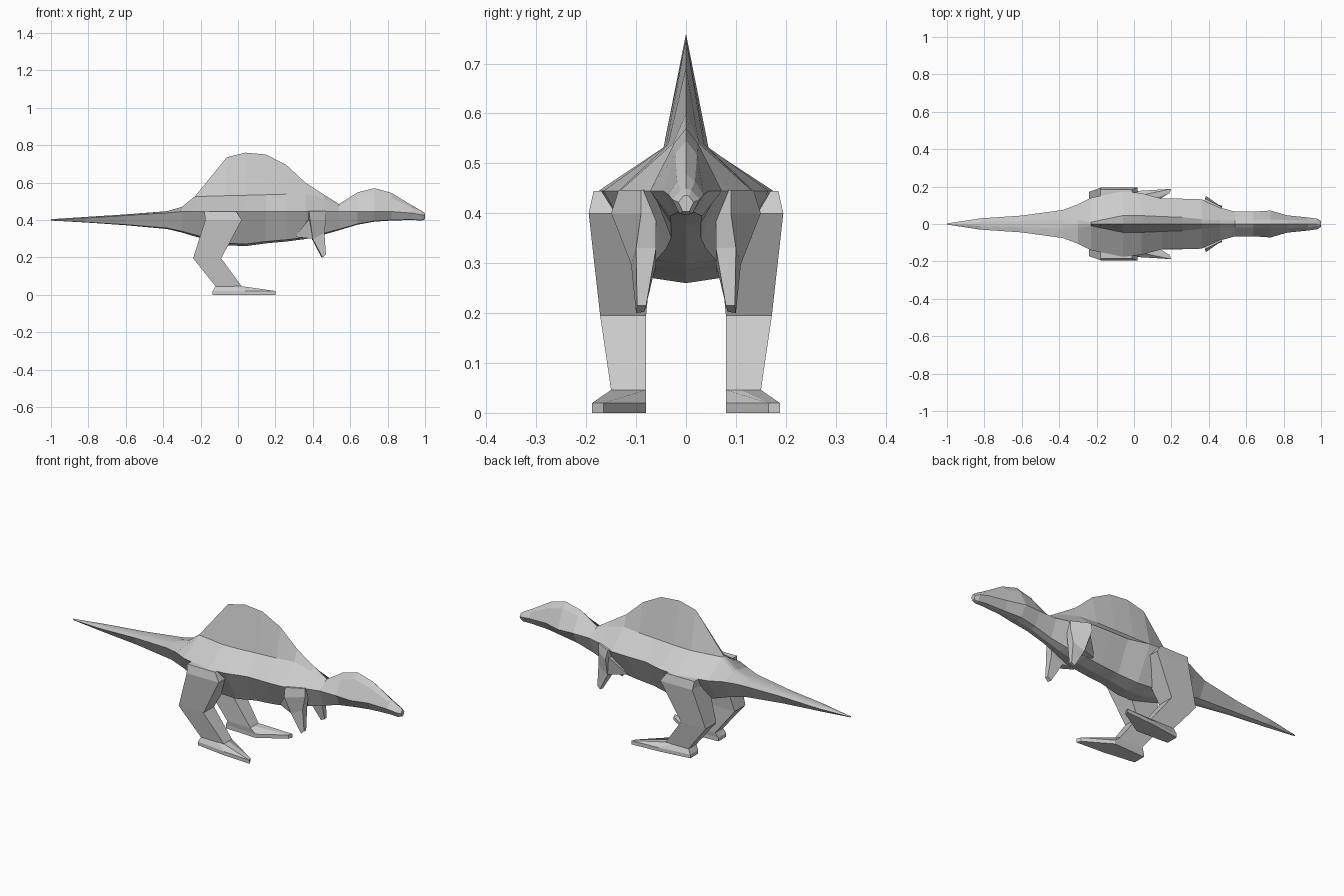
import bpy, bmesh


def make_object(name, bm):
    bmesh.ops.recalc_face_normals(bm, faces=bm.faces)
    mesh = bpy.data.meshes.new(name)
    bm.to_mesh(mesh)
    bm.free()
    ob = bpy.data.objects.new(name, mesh)
    bpy.context.collection.objects.link(ob)
    return ob


def loft(name, rings):
    bm = bmesh.new()
    loops = [[bm.verts.new(p) for p in ring] for ring in rings]
    n = len(loops[0])
    for a, b in zip(loops, loops[1:]):
        for i in range(n):
            j = (i + 1) % n
            bm.faces.new((a[i], a[j], b[j], b[i]))
    bm.faces.new(loops[0])
    bm.faces.new(loops[-1])
    return make_object(name, bm)


def body_ring(x, ridge, sy, sz, my, mz, keel):
    # ridge, shoulder, widest edge, chine, keel, then the mirrored side
    cy, cz = my * 0.45, keel + (mz - keel) * 0.06
    half = [(sy, sz), (my, mz), (cy, cz)]
    pts = [(0, ridge)] + half + [(0, keel)] + [(-y, z) for y, z in half[::-1]]
    return [(x, y, z) for y, z in pts]


# Body: x, ridge z, shoulder y, shoulder z, widest y, widest z, keel z
stations = [
    (-1.00, .404, .001, .403, .003, .400, .397),
    (-.82, .416, .012, .415, .030, .410, .387),
    (-.60, .430, .018, .429, .045, .424, .372),
    (-.38, .447, .025, .446, .075, .438, .352),
    (-.30, .470, .022, .465, .105, .445, .333),
    (-.23, .527, .010, .525, .140, .445, .312),
    (-.06, .735, .045, .530, .175, .445, .265),
    (.04, .760, .045, .532, .165, .445, .260),
    (.15, .750, .040, .535, .135, .445, .275),
    (.26, .693, .036, .538, .135, .445, .285),
    (.36, .600, .026, .540, .132, .445, .298),
    (.46, .535, .020, .513, .088, .445, .322),
    (.54, .485, .018, .475, .066, .445, .345),
    (.64, .548, .022, .520, .066, .445, .375),
    (.73, .570, .024, .540, .072, .445, .391),
    (.82, .545, .022, .518, .046, .445, .397),
    (.93, .478, .018, .465, .035, .437, .400),
    (.98, .450, .010, .446, .028, .428, .397),
    (1.00, .436, .006, .434, .015, .422, .403),
]
loft("body", [body_ring(*s) for s in stations])


def rect(z, x0, x1, y0, y1, tilt=0):
    # Four-sided limb section, tilt raises the front edge
    return [(x0, y0, z), (x1, y0, z + tilt), (x1, y1, z + tilt), (x0, y1, z)]


leg = [
    rect(.445, -.18, -.01, .05, .185),
    rect(.400, -.175, .02, .06, .195),
    rect(.195, -.24, -.09, .08, .172),
    rect(.045, -.12, .02, .08, .150),
]

# Splayed foot outline: heel, outer side, toe, inner side
sole = [(-.135, .088), (-.135, .155), (.04, .178), (.20, .188), (.19, .165), (.05, .08)]
ankle = [(-.12, .08), (-.12, .15), (-.02, .15), (.02, .15), (.02, .11), (.02, .08)]
foot = [
    [(x, y, 0) for x, y in sole],
    [(x, y, .02) for x, y in sole],
    [(x, y, .046) for x, y in ankle],
]

arm = [
    [(.36, .06, .447), (.47, .06, .447), (.47, .09, .447), (.38, .135, .447)],
    [(.37, .06, .400), (.47, .06, .400), (.47, .09, .400), (.385, .15, .400)],
    [(.395, .06, .298), (.462, .06, .330), (.462, .10, .330), (.40, .11, .298)],
    [(.445, .083, .203), (.47, .08, .215), (.47, .098, .215), (.452, .10, .200)],
]
# Pointed elbow behind each arm
elbow = [
    [(.38, .06, .410), (.40, .06, .300), (.40, .11, .300), (.385, .13, .410)],
    [(.31, .062, .318), (.315, .062, .308), (.315, .075, .308), (.31, .075, .318)],
]

# Limbs on both sides
for side, s in (("left", 1), ("right", -1)):
    for part, rings in (("leg", leg), ("foot", foot), ("arm", arm), ("elbow", elbow)):
        loft(f"{side}_{part}", [[(x, y * s, z) for x, y, z in r] for r in rings])
